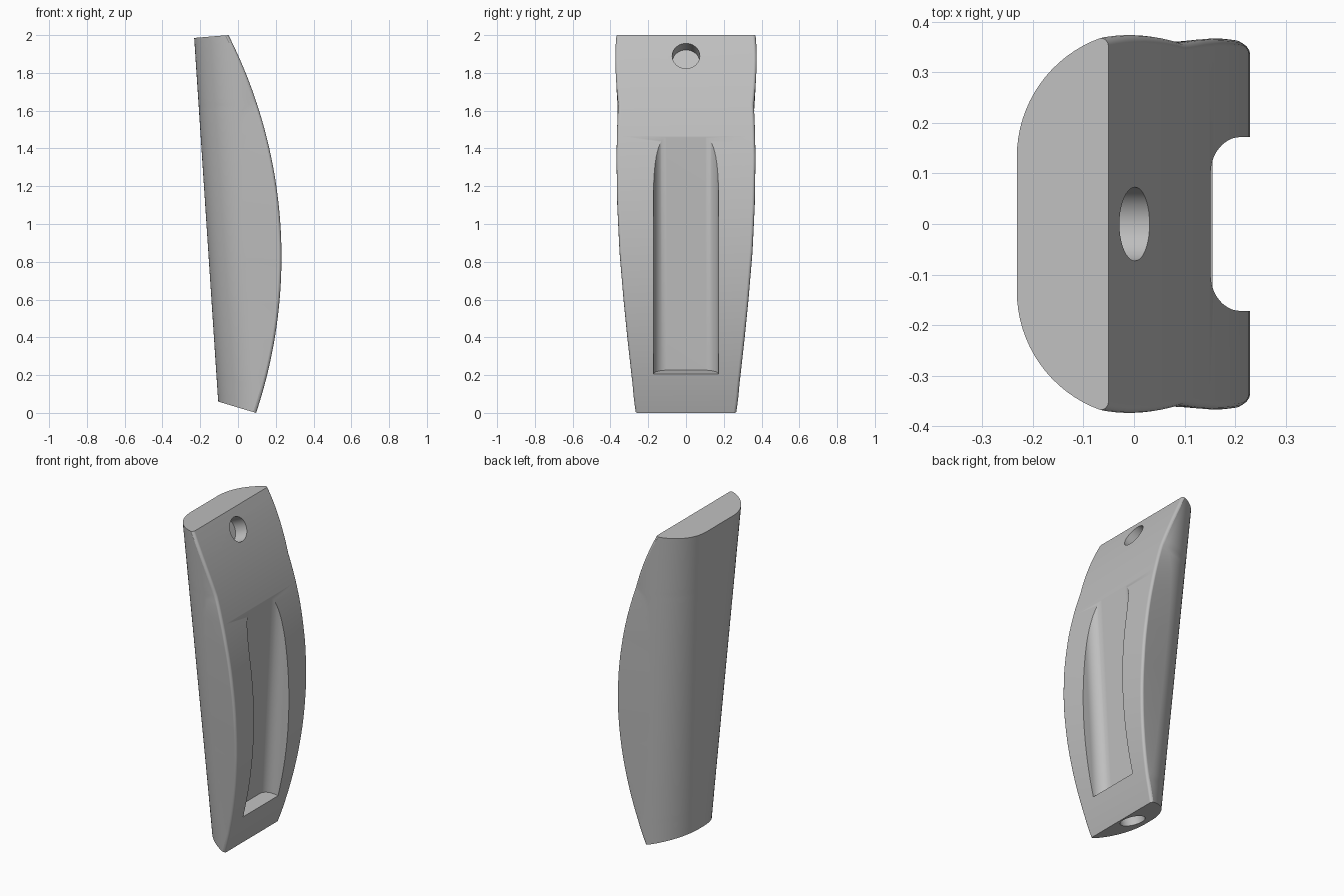
import bpy, bmesh, math
from mathutils import Vector

if "Cube" in bpy.data.objects:
    bpy.data.objects.remove(bpy.data.objects["Cube"])

grey = bpy.data.materials.new("mid_grey")
grey.diffuse_color = (0.52, 0.52, 0.52, 1)
grey.use_nodes = True
grey.node_tree.nodes["Principled BSDF"].inputs["Base Color"].default_value = grey.diffuse_color


def lerp(a, b, t):
    return a + (b - a) * t


def make_object(name, rings):
    """Skin a list of closed rings and cap both ends."""
    bm = bmesh.new()
    rows = [[bm.verts.new(p) for p in r] for r in rings]
    n = len(rows[0])
    for a, b in zip(rows, rows[1:]):
        for i in range(n):
            j = (i + 1) % n
            bm.faces.new((a[i], a[j], b[j], b[i]))
    bm.faces.new(rows[0])
    bm.faces.new(rows[-1])
    bmesh.ops.recalc_face_normals(bm, faces=bm.faces)
    mesh = bpy.data.meshes.new(name)
    bm.to_mesh(mesh)
    bm.free()
    mesh.materials.append(grey)
    ob = bpy.data.objects.new(name, mesh)
    bpy.context.collection.objects.link(ob)
    return ob


# half width of the front edge by height; above 1.66 the back rounding sets it
WIDTHS = [(0, .265), (.2, .289), (.4, .311), (.6, .331), (.85, .352), (1.1, .364),
          (1.35, .368), (1.5, .365), (1.66, .358), (2, .3)]


def half_width(z):
    for (z0, w0), (z1, w1) in zip(WIDTHS, WIDTHS[1:]):
        if z <= z1:
            return lerp(w0, w1, (z - z0) / (z1 - z0))
    return WIDTHS[-1][1]


def front_x(z):
    return 0.23 - 2.6 + math.sqrt(2.6 ** 2 - (z - 0.825) ** 2)


# body: straight back with large roundings, flared sides, bowed front, slanted ends
RAD, EDGE = 0.25, 0.016
rings = []
for k in range(61):
    t = k / 60
    bx, bz = lerp(-.105, -.232, t), lerp(.06, 1.985, t)
    fz = 2 * t
    fx, w = front_x(fz), half_width(fz)
    cx, cy = bx + RAD, lerp(.025, .133, t)
    px = fx - EDGE
    dist = math.hypot(px - cx, w - cy)
    if dist > RAD:                           # side runs tangent to the rounding
        end = math.atan2(w - cy, px - cx) + math.acos(RAD / dist)
    else:                                    # rounding runs right to the front edge
        end = math.acos((px - cx) / RAD)
        w = cy + RAD * math.sin(end)
    half = []
    for i in range(17):                      # large back rounding
        a = lerp(math.pi, end, i / 16)
        half.append((cx + RAD * math.cos(a), cy + RAD * math.sin(a)))
    for i in range(5):                       # small front edge rounding
        a = math.pi / 2 * i / 4
        half.append((px + EDGE * math.sin(a) + 1e-4, w - EDGE + EDGE * math.cos(a)))
    ring = half + [(x, -y) for x, y in reversed(half)]
    rings.append([(x, y, lerp(bz, fz, (x - bx) / (fx - bx))) for x, y in ring])
body = make_object("handle_body", rings)

# finger groove cutter: flat floor with rounded sides
RY, RX, HALF = 0.07, 0.075, 0.172
outline = [(0.5, HALF)]
for i in range(13):
    a = math.pi / 2 * i / 12
    outline.append((RX - RX * math.sin(a), HALF - RY + RY * math.cos(a)))
outline += [(d, -y) for d, y in reversed(outline)]
low = [(.08 + d, y, .205 + .28 * (.155 - .08 - d)) for d, y in outline]
high = [(.167 + d, y, 1.72) for d, y in outline]
cutters = [make_object("groove_cutter", [low, high])]


# blind round hole cutter, drilled along an inward direction
def hole(name, centre, inward, radius, depth):
    c, d = Vector(centre), Vector(inward).normalized()
    side = Vector((0, 1, 0))
    up = d.cross(side)
    pts = [(radius * math.cos(a), radius * math.sin(a))
           for a in (math.tau * i / 40 for i in range(40))]
    return make_object(name, [[c + d * s + side * u + up * v for u, v in pts]
                              for s in (-0.08, depth)])


cutters.append(hole("top_hole_cutter", (front_x(1.89), 0, 1.89), (-.91, 0, -.41), .073, .085))
cutters.append(hole("bottom_hole_cutter", (.01, 0, .026), (.28, 0, .96), .073, .085))

bpy.context.view_layer.objects.active = body
body.select_set(True)
for c in cutters:
    c.hide_render = True
    mod = body.modifiers.new(c.name, "BOOLEAN")
    mod.operation, mod.solver, mod.object = "DIFFERENCE", "EXACT", c
    bpy.ops.object.modifier_apply(modifier=mod.name)
    bpy.data.objects.remove(c)

for o in bpy.context.selected_objects:
    o.select_set(o == body)
bpy.ops.object.shade_smooth_by_angle(angle=math.radians(30))
weighted = body.modifiers.new("weighted_normals", "WEIGHTED_NORMAL")
weighted.keep_sharp = True
